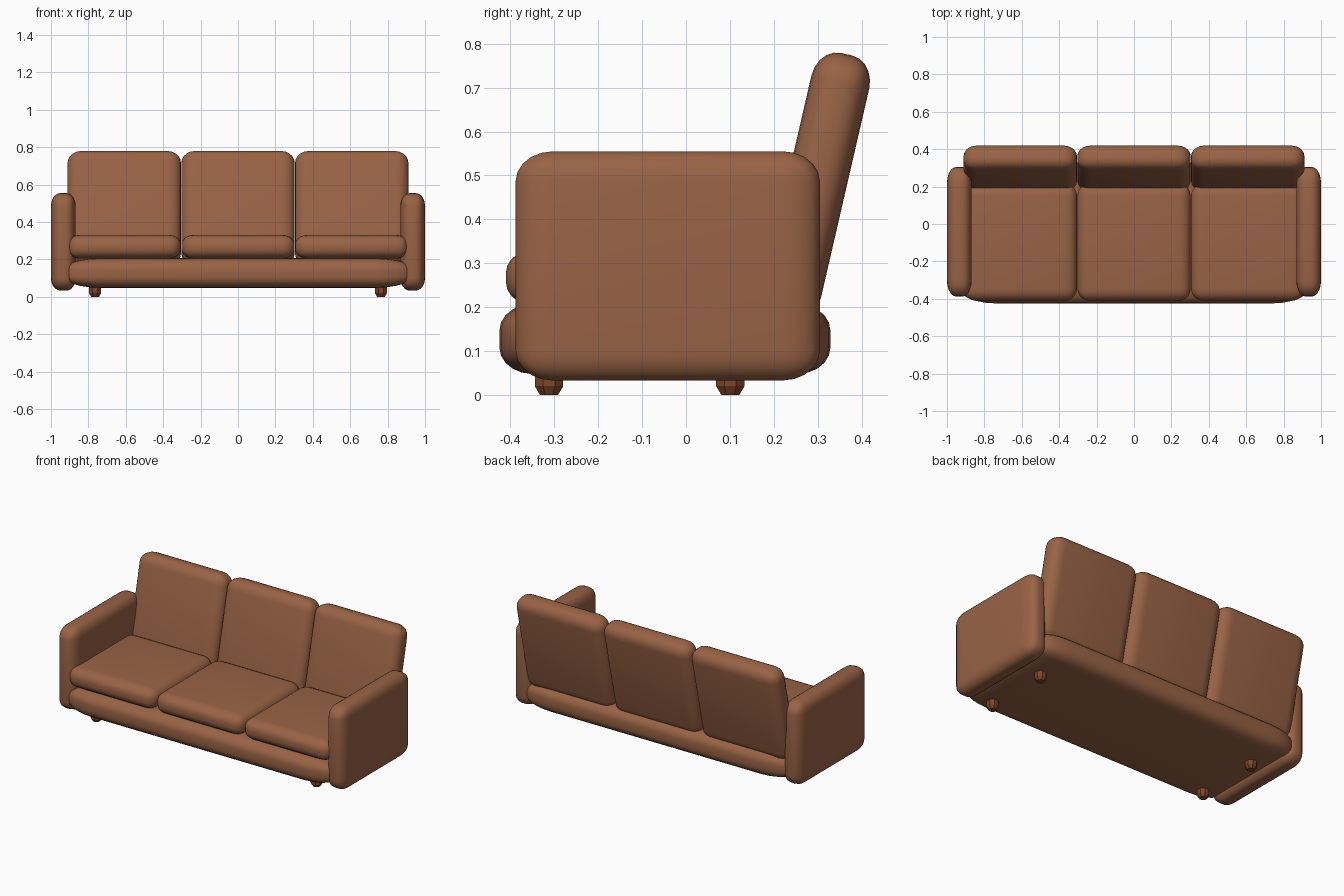
import bpy, bmesh, math
from mathutils import Matrix, Vector

if "Cube" in bpy.data.objects:
    bpy.data.objects.remove(bpy.data.objects["Cube"])


def material(name, color):
    m = bpy.data.materials.new(name)
    m.diffuse_color = color
    m.use_nodes = True
    m.node_tree.nodes["Principled BSDF"].inputs["Base Color"].default_value = m.diffuse_color
    return m


LEATHER = material("brown_leather", (0.32, 0.125, 0.06, 1))
WOOD = material("red_wood", (0.22, 0.06, 0.02, 1))


def finish(bm, name, mat, loc, tilt=0.0, smooth=True):
    me = bpy.data.meshes.new(name)
    bm.to_mesh(me)
    bm.free()
    me.materials.append(mat)
    for p in me.polygons:
        p.use_smooth = smooth
    ob = bpy.data.objects.new(name, me)
    ob.location = loc
    ob.rotation_euler.x = tilt
    bpy.context.collection.objects.link(ob)
    return ob


def padded_box(name, lo, hi, radii, tilt=0.0, segments=5):
    """Upholstered block: a box bevelled at unit radius, then scaled so each axis has its own radius."""
    lo, hi, r = Vector(lo), Vector(hi), Vector(radii)
    size = hi - lo
    bm = bmesh.new()
    bmesh.ops.create_cube(bm, size=1)
    bmesh.ops.scale(bm, vec=[size[i] / r[i] for i in range(3)], verts=bm.verts)
    bmesh.ops.bevel(bm, geom=bm.edges[:], offset=1, offset_type='OFFSET',
                    segments=segments, profile=0.5, affect='EDGES')
    bmesh.ops.scale(bm, vec=r, verts=bm.verts)
    bmesh.ops.recalc_face_normals(bm, faces=bm.faces[:])
    return finish(bm, name, LEATHER, (lo + hi) / 2, tilt)


def foot(name, x, y):
    """Small eight-sided foot, tapered at the floor."""
    bm = bmesh.new()
    turn = Matrix.Rotation(math.radians(22.5), 4, 'Z')
    for r1, r2, z0, z1 in ((0.022, 0.035, 0, 0.02), (0.035, 0.035, 0.02, 0.075)):
        bmesh.ops.create_cone(bm, cap_ends=False, segments=8, radius1=r1, radius2=r2,
                              depth=z1 - z0,
                              matrix=Matrix.Translation((0, 0, (z0 + z1) / 2)) @ turn)
    bmesh.ops.remove_doubles(bm, verts=bm.verts[:], dist=1e-4)
    bmesh.ops.holes_fill(bm, edges=bm.edges[:], sides=8)
    bmesh.ops.recalc_face_normals(bm, faces=bm.faces[:])
    finish(bm, name, WOOD, (x, y, 0), smooth=False)


# Base
padded_box("base", (-0.93, -0.425, 0.048), (0.93, 0.329, 0.207), (0.2, 0.075, 0.06))

# Arms and feet, mirrored left and right
for side, s in (("left", -1), ("right", 1)):
    x0, x1 = sorted((s * 0.868, s * 1.0))
    padded_box(side + "_arm", (x0, -0.388, 0.033), (x1, 0.305, 0.555), (0.05, 0.085, 0.068))
    foot(side + "_front_foot", s * 0.764, -0.312)
    foot(side + "_back_foot", s * 0.764, 0.101)

# Seat and back cushions
for label, i in (("left", -1), ("middle", 0), ("right", 1)):
    c = i * 0.608
    padded_box(label + "_seat_cushion", (c - 0.303, -0.41, 0.204), (c + 0.303, 0.215, 0.331),
               (0.065, 0.065, 0.052))
    padded_box(label + "_back_cushion", (c - 0.303, 0.229, 0.165), (c + 0.303, 0.364, 0.784),
               (0.07, 0.055, 0.065), tilt=math.radians(-13))
